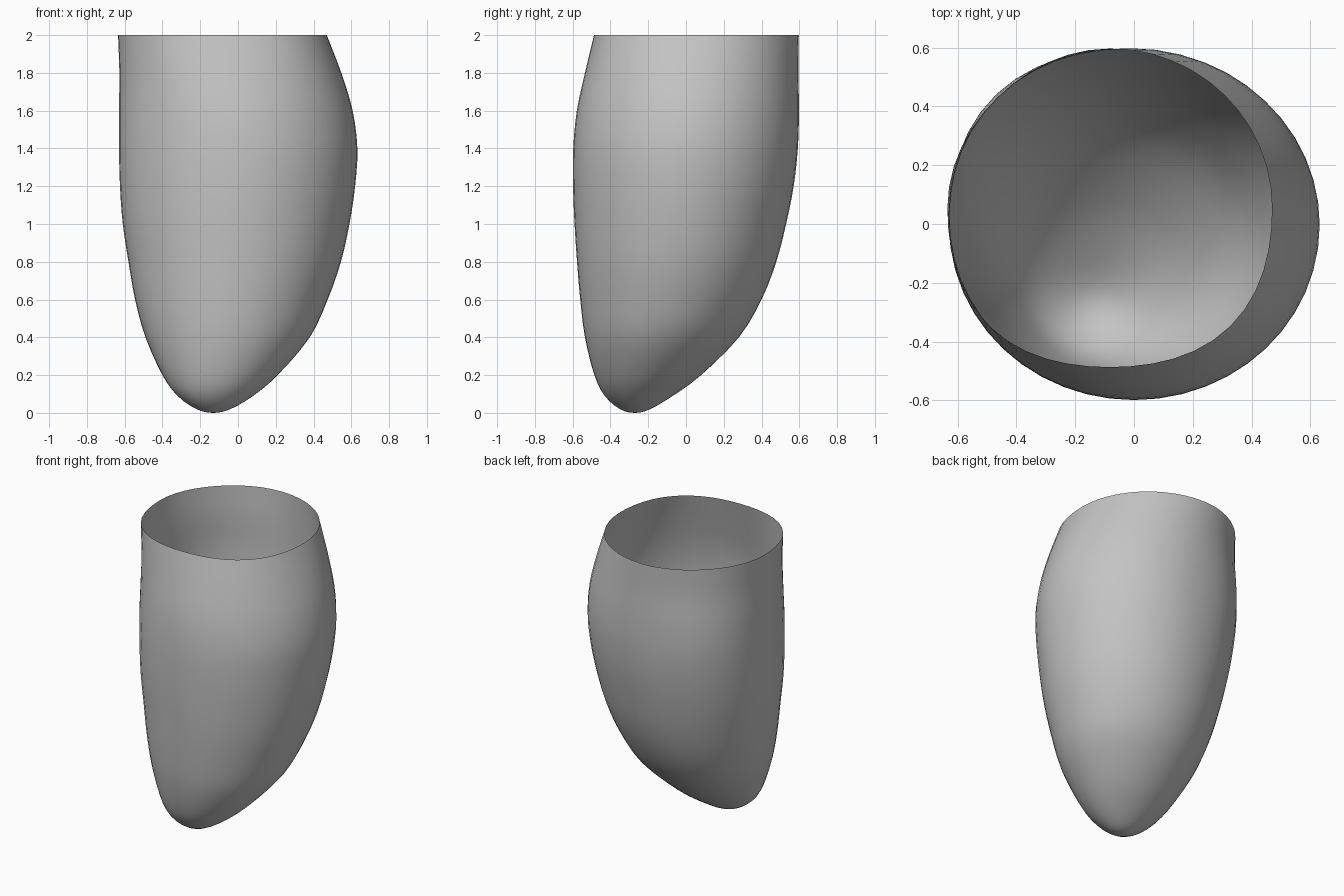
import bpy
import bmesh
from math import cos, sin, tau

# Remove the default object
cube = bpy.data.objects.get("Cube")
if cube:
    bpy.data.objects.remove(cube, do_unlink=True)

SEGMENTS = 48
STEPS = 3

# Cross-sections of the cup: height, left edge, right edge, front edge, back edge,
# swell of the back left corner, swell of the front corners
SECTIONS = [
    (0, -.13, -.13, -.27, -.27, 0, 0),
    (.02, -.22, -.04, -.35, -.19, 0, 0),
    (.09, -.32, .08, -.43, -.07, 0, 0),
    (.2, -.4, .21, -.485, .08, 0, 0),
    (.4, -.49, .38, -.535, .28, 0, 0),
    (.6, -.545, .475, -.56, .4, .01, 0),
    (.8, -.58, .545, -.577, .478, .02, 0),
    (1, -.61, .59, -.59, .53, .03, 0),
    (1.2, -.625, .62, -.598, .57, .04, 0),
    (1.4, -.63, .632, -.597, .592, .05, 0),
    (1.6, -.63, .607, -.578, .598, .04, 0),
    (1.8, -.628, .547, -.535, .595, .01, .02),
    (2, -.635, .47, -.487, .597, -.02, .05),
]


def make_material(name, colour):
    mat = bpy.data.materials.new(name)
    mat.use_nodes = True
    mat.diffuse_color = colour
    mat.node_tree.nodes["Principled BSDF"].inputs["Base Color"].default_value = colour
    return mat


def blend(a, b, c, d, t):
    """Smooth curve value between b and c."""
    return b + t / 2 * (c - a + t * (2*a - 5*b + 4*c - d + t * (3*(b - c) + d - a)))


def smooth_sections():
    """Finer sections; the tip is rounded by mirroring the first section through it."""
    z, left, right, front, back, *swells = SECTIONS[1]
    below = (z, right, left, back, front, *swells)
    above = [2 * p - q for p, q in zip(SECTIONS[-1], SECTIONS[-2])]
    rows = [below, *SECTIONS, above]
    for group in zip(rows, rows[1:], rows[2:], rows[3:]):
        for step in range(1, STEPS + 1):
            yield [blend(*values, step / STEPS) for values in zip(*group)]


def add_ring(bm, section):
    """One rounded cross-section fitted between its four edges."""
    z, left, right, front, back, back_left, front_corners = section
    ring = []
    for i in range(SEGMENTS):
        angle = tau * i / SEGMENTS
        c, s = cos(angle), sin(angle)
        swell = front_corners if s < 0 else back_left if c < 0 else 0
        r = 1 + swell * sin(2 * angle) ** 2
        x = (left + right) / 2 + (right - left) / 2 * r * c
        y = (front + back) / 2 + (back - front) / 2 * r * s
        ring.append(bm.verts.new((x, y, z)))
    return ring


# Open cup: a thin skin lofted from the rounded tip up to the rim
bm = bmesh.new()
rings = [add_ring(bm, section) for section in smooth_sections()]
tip = bm.verts.new((-.13, -.27, 0))
for i in range(SEGMENTS):
    j = (i + 1) % SEGMENTS
    bm.faces.new((tip, rings[0][j], rings[0][i]))
    for low, high in zip(rings, rings[1:]):
        bm.faces.new((low[i], low[j], high[j], high[i]))
for face in bm.faces:
    face.smooth = True

mesh = bpy.data.meshes.new("cup_shell")
bm.to_mesh(mesh)
bm.free()
mesh.materials.append(make_material("plain grey", (.55, .55, .55, 1)))
cup = bpy.data.objects.new("cup_shell", mesh)
bpy.context.collection.objects.link(cup)
